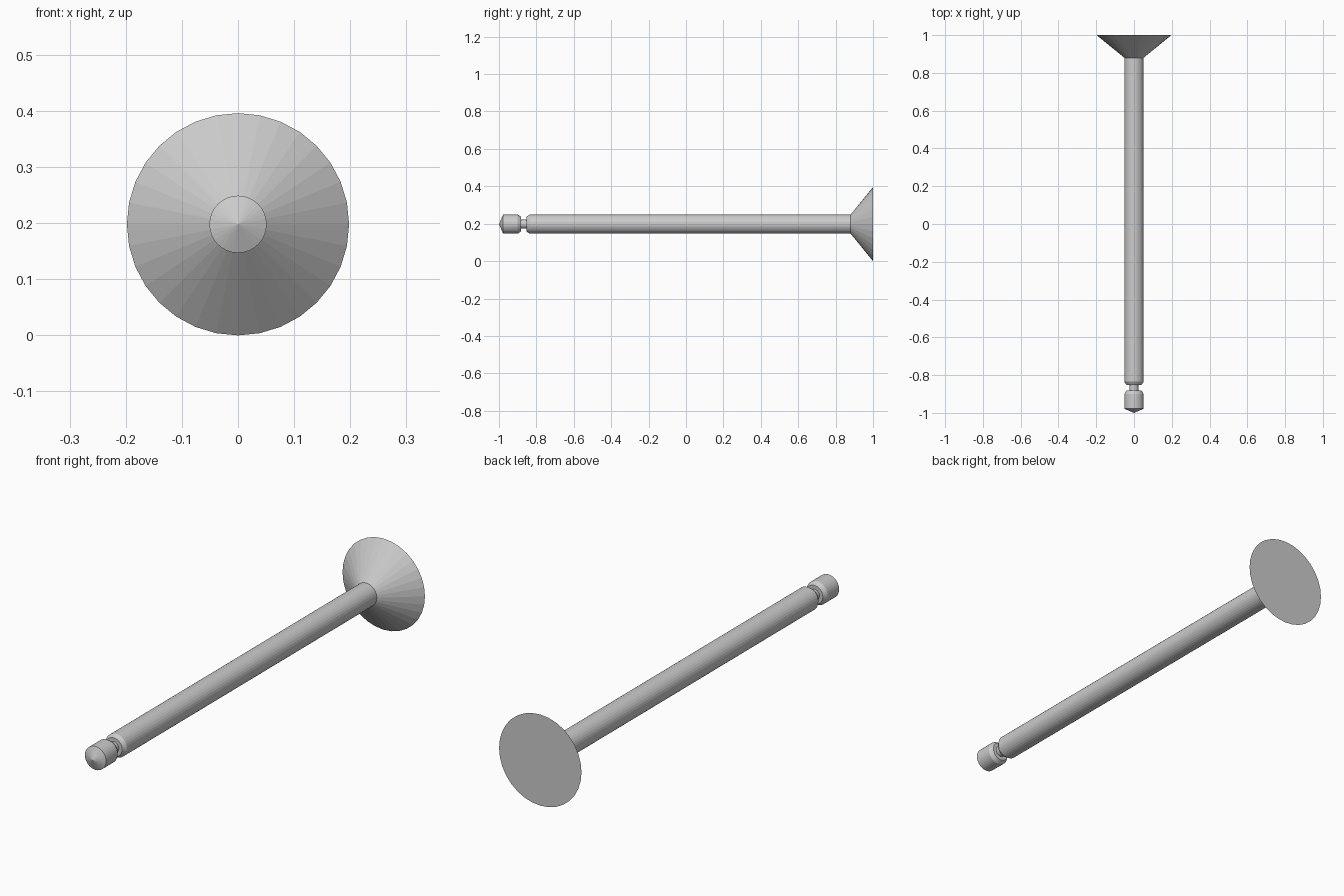
import bpy, bmesh
from math import sin, cos, tau

if "Cube" in bpy.data.objects:
    bpy.data.objects.remove(bpy.data.objects["Cube"])

SIDES = 32
AXIS_Z = 0.198


def lathe(name, profile):
    """Turn a (y, radius) profile around the y axis; radius 0 makes a pole."""
    bm = bmesh.new()
    rings = []
    for y, r in profile:
        count = SIDES if r > 0 else 1
        rings.append([bm.verts.new((r * sin(tau * i / SIDES), y, r * cos(tau * i / SIDES)))
                      for i in range(count)])
    for a, b in zip(rings, rings[1:]):
        for i in range(SIDES):
            j = (i + 1) % SIDES
            corners = [a[i % len(a)], a[j % len(a)], b[j % len(b)], b[i % len(b)]]
            bm.faces.new(list(dict.fromkeys(corners)))
    # flat disc on an open last ring
    if len(rings[-1]) > 1:
        bm.faces.new(rings[-1])
    bmesh.ops.recalc_face_normals(bm, faces=bm.faces)
    mesh = bpy.data.meshes.new(name)
    bm.to_mesh(mesh)
    bm.free()
    obj = bpy.data.objects.new(name, mesh)
    obj.location.z = AXIS_Z
    bpy.context.collection.objects.link(obj)
    return obj


# One turned part: pointed tip, cap, keeper groove, stem, flared head
tip = [(-1.0, 0.0), (-0.978, 0.051)]
cap = [(-0.9, 0.051), (-0.882, 0.04)]
groove = [(-0.882, 0.024), (-0.852, 0.024), (-0.852, 0.04)]
stem = [(-0.835, 0.051), (0.88, 0.051)]
head = [(1.0, 0.198)]
lathe("valve", tip + cap + groove + stem + head)
